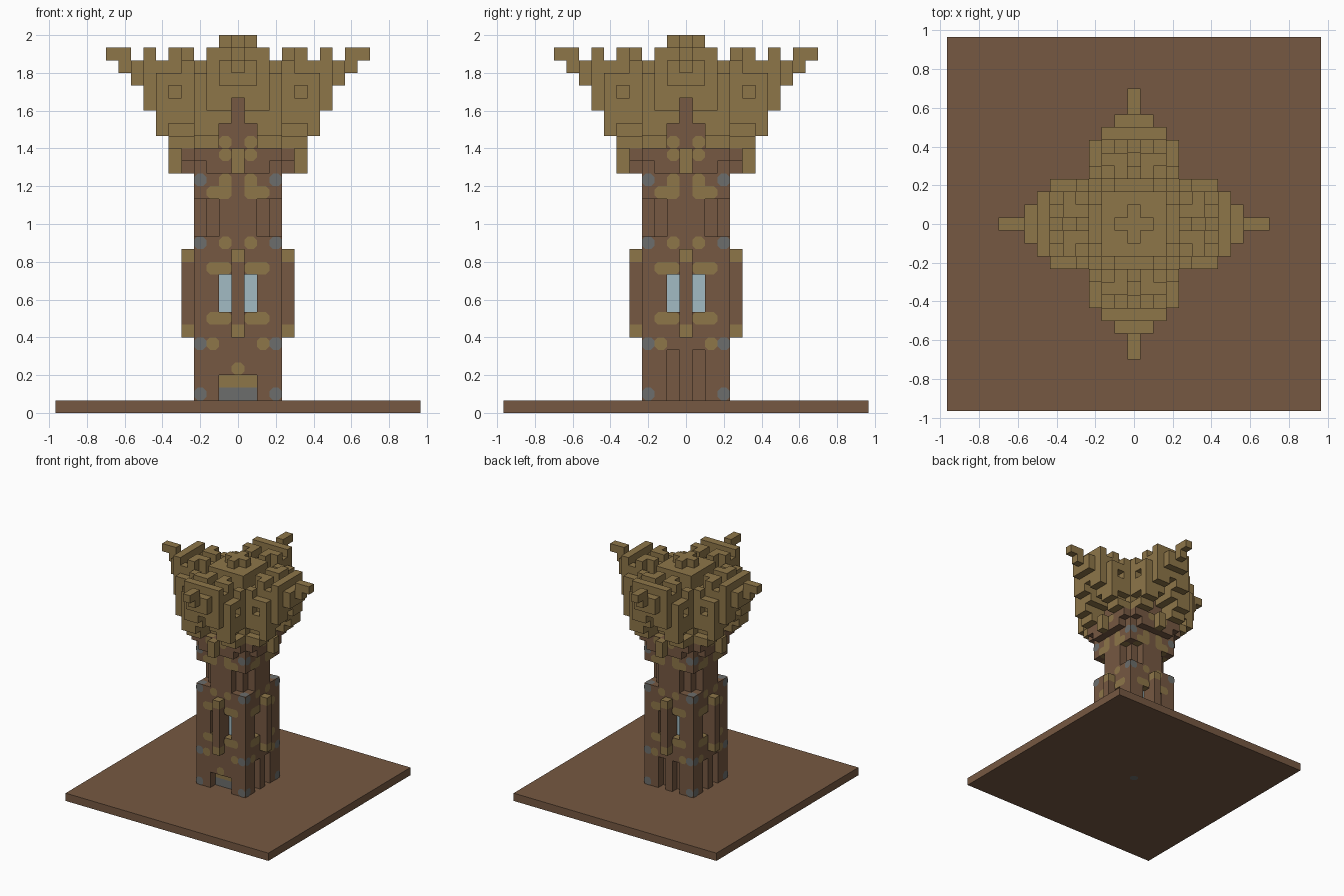
import bpy, random
from mathutils import Vector

random.seed(7)
V = 1 / 15  # block size

cube = bpy.data.objects.get("Cube")
if cube:
    bpy.data.objects.remove(cube, do_unlink=True)


def material(name, rgb):
    m = bpy.data.materials.new(name)
    m.use_nodes = True
    m.diffuse_color = (*rgb, 1)
    m.node_tree.nodes["Principled BSDF"].inputs["Base Color"].default_value = (*rgb, 1)
    return m


MATS = [material("bark_brown", (.18, .099, .054)), material("leaf_tan", (.27, .18, .066)),
        material("stone_grey", (.15, .155, .15)), material("window_blue", (.36, .5, .55))]
BROWN, TAN, GREY, BLUE = range(4)
AXES = [Vector(a) * s for a in ((1, 0, 0), (0, 1, 0), (0, 0, 1)) for s in (1, -1)]


def sym(r, w):
    """All mirrored and quarter-turned copies of a column position."""
    return {(a * s, b * t) for a, b in ((r, w), (w, r)) for s in (1, -1) for t in (1, -1)}


def fill(cells, r, w, levels, mat):
    for i, j in sym(r, w):
        for k in levels:
            cells[i, j, k] = mat


def step(cell, d):
    return tuple(int(c + x) for c, x in zip(cell, d))


def make_object(name, polys):
    verts, faces, mats, lookup = [], [], [], {}
    for pts, mat in polys:
        face = []
        for p in pts:
            key = tuple(round(c, 4) for c in p)
            if key not in lookup:
                lookup[key] = len(verts)
                verts.append(key)
            face.append(lookup[key])
        faces.append(face)
        mats.append(mat)
    used = sorted(set(mats))
    me = bpy.data.meshes.new(name)
    me.from_pydata(verts, [], faces)
    for m in used:
        me.materials.append(MATS[m])
    for p, m in zip(me.polygons, mats):
        p.material_index = used.index(m)
    ob = bpy.data.objects.new(name, me)
    bpy.context.collection.objects.link(ob)
    return ob


def frame(cell, d):
    """Centre and two in-plane directions of one block face."""
    i, j, k = cell
    u = Vector((d.y, d.z, d.x))
    return Vector((i, j, k + .5)) * V + d * V / 2, u, d.cross(u)


def block_part(name, cells, everything):
    polys = []
    for cell, mat in cells.items():
        for d in AXES:
            if step(cell, d) not in everything:
                c, u, v = frame(cell, d)
                polys.append(([c + (u * a + v * b) * V / 2
                               for a, b in ((-1, -1), (1, -1), (1, 1), (-1, 1))], mat))
    make_object(name, polys)


def patch(cell, d, mat, marks):
    """Thin patch with cut corners that joins neighbouring patches."""
    c, u, v = frame(cell, d)
    c += d * .002
    pts = []
    for a, b in ((-1, -1), (1, -1), (1, 1), (-1, 1)):
        joined = any(marks.get(step(cell, n)) == mat for n in (u * a, v * b))
        if joined:
            pts.append(c + (u * a + v * b) * V / 2)
        else:
            ends = [c + (u * a * .45 + v * b) * V / 2, c + (u * a + v * b * .45) * V / 2]
            pts += ends if a * b < 0 else ends[::-1]
    return pts, mat


# Ground slab
bpy.ops.mesh.primitive_cube_add(size=1, location=(0, 0, V / 2))
ground = bpy.context.object
ground.name = "ground_slab"
ground.scale = (29 * V, 29 * V, V)
ground.data.materials.append(MATS[BROWN])

# Trunk tower: square shaft with a narrower neck
trunk = {}
for r in range(4):
    for w in range(r + 1):
        neck = (r == 3 and w > 1)
        for k in range(1, 19):
            if not (neck and 14 <= k <= 16):
                fill(trunk, r, w, [k], BROWN)

# Windows set back one block on every side
for i, j in sym(3, 1):
    for k in (8, 9, 10):
        del trunk[i, j, k]
fill(trunk, 2, 1, (8, 9, 10), BLUE)

# Slots at the foot of three sides, doorway on the front
for i, j in sym(3, 1):
    if j != -3:
        for k in range(1, 5):
            del trunk[i, j, k]
for i in (-1, 0, 1):
    for k, mat in ((1, GREY), (2, TAN)):
        del trunk[i, -3, k]
        trunk[i, -2, k] = mat

# Projecting posts with pale ends
posts = {}
fill(posts, 4, 0, range(7, 12), BROWN)
fill(posts, 4, 0, (6, 12), TAN)

# Brackets under the crown
brackets = {}
for w in range(4):
    fill(brackets, 4, w, (20,) if w == 3 else (19, 20), BROWN)
fill(brackets, 5, 0, (19, 20), TAN)

# Crown: four widening arms with arched undersides and ragged tops
crown = {}
arch = [25, 23, 21, 21]
outline = {4: 21, 5: 21, 6: 22, 7: 24, 8: 26, 9: 27, 10: 28}
reach = [10, 8, 7, 6]
for w in range(4):
    for r in range(w, reach[w] + 1):
        cap = 27 if r in (3, 6, 8) or w == 3 else 28
        if r <= 1 and w == 0:
            top = 29
        elif r >= 9 or (r, w) in ((2, 0), (4, 1), (5, 2), (7, 0), (7, 2), (8, 1), (6, 0)):
            top = cap
        else:
            top = cap - random.choice((0, 1, 1, 2))
        if r <= 3:
            for k in range(19, top + 1):
                fill(crown, r, w, [k], BROWN if k < arch[w] else TAN)
        else:
            low = max(outline[r], arch[w])
            for k in range(low, max(top, low) + 1):
                if w < 3 or k == 24 or random.random() > .4:
                    fill(crown, r, w, [k], TAN)

everything = {**trunk, **posts, **brackets, **crown}
everything.update({(i, j, 0): BROWN for i in range(-4, 5) for j in range(-4, 5)})
block_part("trunk_tower", trunk, everything)
block_part("side_posts", posts, everything)
block_part("crown_brackets", brackets, everything)
block_part("leafy_crown", crown, everything)

# Stone and moss patches
marks = {}
fill(marks, 3, 3, (1, 5, 13, 18), GREY)
fill(marks, 3, 2, (5, 7, 11, 17), TAN)
fill(marks, 3, 1, (7, 11, 13, 17, 18, 21), TAN)
fill(marks, 4, 1, (20,), TAN)
marks[0, -3, 3] = TAN
patches = [patch(cell, d, mat, marks) for cell, mat in marks.items() if cell in everything
           for d in AXES if step(cell, d) not in everything]
patches.append(patch((0, 0, 0), AXES[5], GREY, {}))
make_object("surface_patches", patches)
